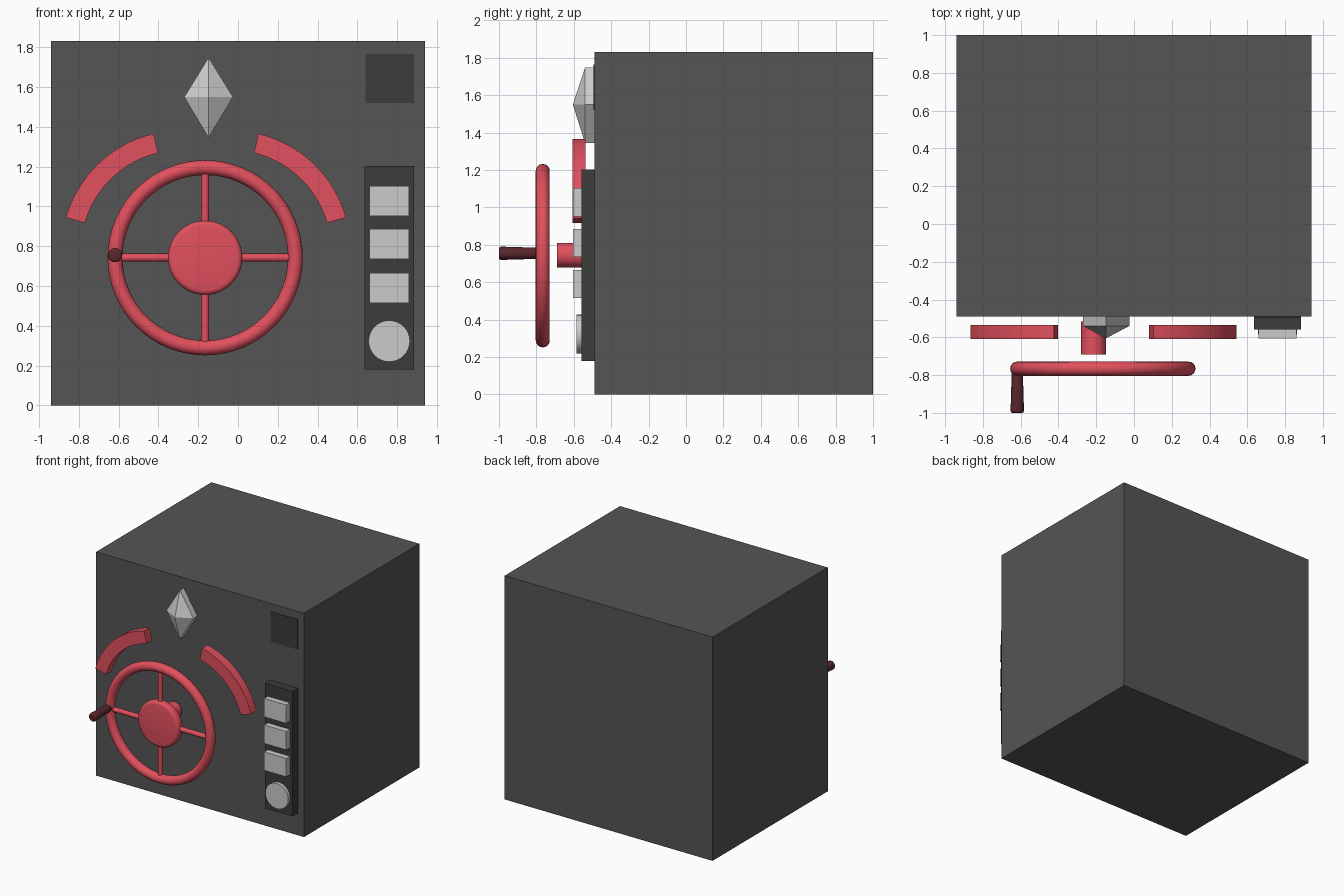
import bpy, bmesh, math

if "Cube" in bpy.data.objects:
    bpy.data.objects.remove(bpy.data.objects["Cube"])

def material(name, rgb):
    m = bpy.data.materials.new(name)
    m.diffuse_color = (*rgb, 1)
    m.use_nodes = True
    m.node_tree.nodes["Principled BSDF"].inputs["Base Color"].default_value = m.diffuse_color
    return m

BODY = material("dark_grey", (0.09, 0.09, 0.09))
DARK = material("charcoal", (0.045, 0.045, 0.042))
RED = material("red", (0.75, 0.08, 0.11))
MAROON = material("maroon", (0.1, 0.02, 0.025))

def finish(ob, name, mat=None, smooth=False):
    ob.name = name
    if mat:
        ob.data.materials.append(mat)
    if smooth:
        bpy.ops.object.select_all(action='DESELECT')
        ob.select_set(True)
        bpy.context.view_layer.objects.active = ob
        bpy.ops.object.shade_smooth_by_angle()
    return ob

def box(name, x, y, z, mat=None):
    bpy.ops.mesh.primitive_cube_add(size=1, location=[sum(r) / 2 for r in (x, y, z)])
    ob = bpy.context.object
    for v in ob.data.vertices:
        v.co = [c * (r[1] - r[0]) for c, r in zip(v.co, (x, y, z))]
    return finish(ob, name, mat)

def rod(name, a, b, r1, r2=None, mat=None, bevel=0, sides=32):
    """Round bar from a (radius r1) to b (radius r2) along any axis."""
    from mathutils import Vector
    a, b = Vector(a), Vector(b)
    bpy.ops.mesh.primitive_cone_add(vertices=sides, radius1=r1, radius2=r2 or r1,
                                    depth=(b - a).length, location=(a + b) / 2,
                                    rotation=(b - a).to_track_quat('Z', 'Y').to_euler())
    ob = bpy.context.object
    if bevel:
        m = ob.modifiers.new("round_edge", 'BEVEL')
        m.width, m.segments, m.limit_method = bevel, 4, 'ANGLE'
        m.angle_limit = math.radians(40)
        bpy.ops.object.modifier_apply(modifier=m.name)
    return finish(ob, name, mat, True)

def prism(name, outline, y_front, y_back, mat=None, apex=None):
    """Extrude an (x, z) outline in depth; optionally raise the front to an apex."""
    bm = bmesh.new()
    front = [bm.verts.new((x, y_front, z)) for x, z in outline]
    back = [bm.verts.new((x, y_back, z)) for x, z in outline]
    n = len(outline)
    for i in range(n):
        j = (i + 1) % n
        bm.faces.new((front[i], front[j], back[j], back[i]))
    bm.faces.new(back)
    if apex:
        tip = bm.verts.new(apex)
        for i in range(n):
            bm.faces.new((front[i], front[(i + 1) % n], tip))
    else:
        bm.faces.new(front)
    bmesh.ops.recalc_face_normals(bm, faces=bm.faces)
    me = bpy.data.meshes.new(name)
    bm.to_mesh(me)
    bm.free()
    ob = bpy.data.objects.new(name, me)
    bpy.context.collection.objects.link(ob)
    return finish(ob, name, mat)

# Safe body and the thin dark square on its front
FRONT = -0.49
box("safe_body", (-0.94, 0.94), (FRONT, 1.0), (0, 1.83), BODY)
box("display_panel", (0.64, 0.885), (FRONT - 0.004, FRONT + 0.01), (1.52, 1.765), DARK)

# Keypad plate with three square buttons and a round one
box("keypad_plate", (0.635, 0.885), (-0.558, FRONT), (0.18, 1.203), DARK)
for i, z in enumerate((0.515, 0.735, 0.952)):
    box(f"keypad_button_{i + 1}", (0.66, 0.86), (-0.605, -0.55), (z, z + 0.151))
rod("round_button", (0.76, -0.55, 0.323), (0.76, -0.585, 0.323), 0.104)

# Faceted diamond
prism("diamond_emblem", [(-0.27, 1.55), (-0.148, 1.345), (-0.025, 1.55), (-0.148, 1.748)],
      -0.54, FRONT, apex=(-0.148, -0.605, 1.55))

# Curved bars either side of the wheel
def arc(r, mirror):
    pts = []
    for i in range(17):
        t = math.radians(103.3 + (164.2 - 103.3) * i / 16)
        x = -0.286 + r * math.cos(t)
        pts.append((-0.322 - x if mirror else x, 0.78 + r * math.sin(t)))
    return pts

for name, mirror in (("left_arc", False), ("right_arc", True)):
    finish(prism(name, arc(0.602, mirror) + arc(0.502, mirror)[::-1],
                 -0.608, -0.536, RED), name, None, True)

# Hand wheel: rim, hub, four spokes, shaft
CX, CY, CZ = -0.165, -0.766, 0.742
bpy.ops.mesh.primitive_torus_add(location=(CX, CY, CZ), rotation=(math.pi / 2, 0, 0),
                                 major_radius=0.453, minor_radius=0.0375,
                                 major_segments=64, minor_segments=16)
finish(bpy.context.object, "wheel_rim", RED, True)
rod("wheel_hub", (CX, CY + 0.036, CZ), (CX, CY - 0.036, CZ), 0.187, mat=RED, bevel=0.025, sides=48)
for i in range(4):
    dx, dz = math.cos(i * math.pi / 2), math.sin(i * math.pi / 2)
    rod(f"wheel_spoke_{i + 1}", (CX + 0.15 * dx, CY, CZ + 0.15 * dz),
        (CX + 0.45 * dx, CY, CZ + 0.45 * dz), 0.02, mat=RED, sides=16)
rod("wheel_shaft", (-0.214, -0.515, 0.745), (-0.214, -0.69, 0.745), 0.066, mat=RED)

# Crank handle on the rim
rod("crank_handle", (CX - 0.453, -0.77, 0.755), (CX - 0.453, -1.0, 0.755),
    0.029, 0.036, MAROON, bevel=0.012, sides=24)
